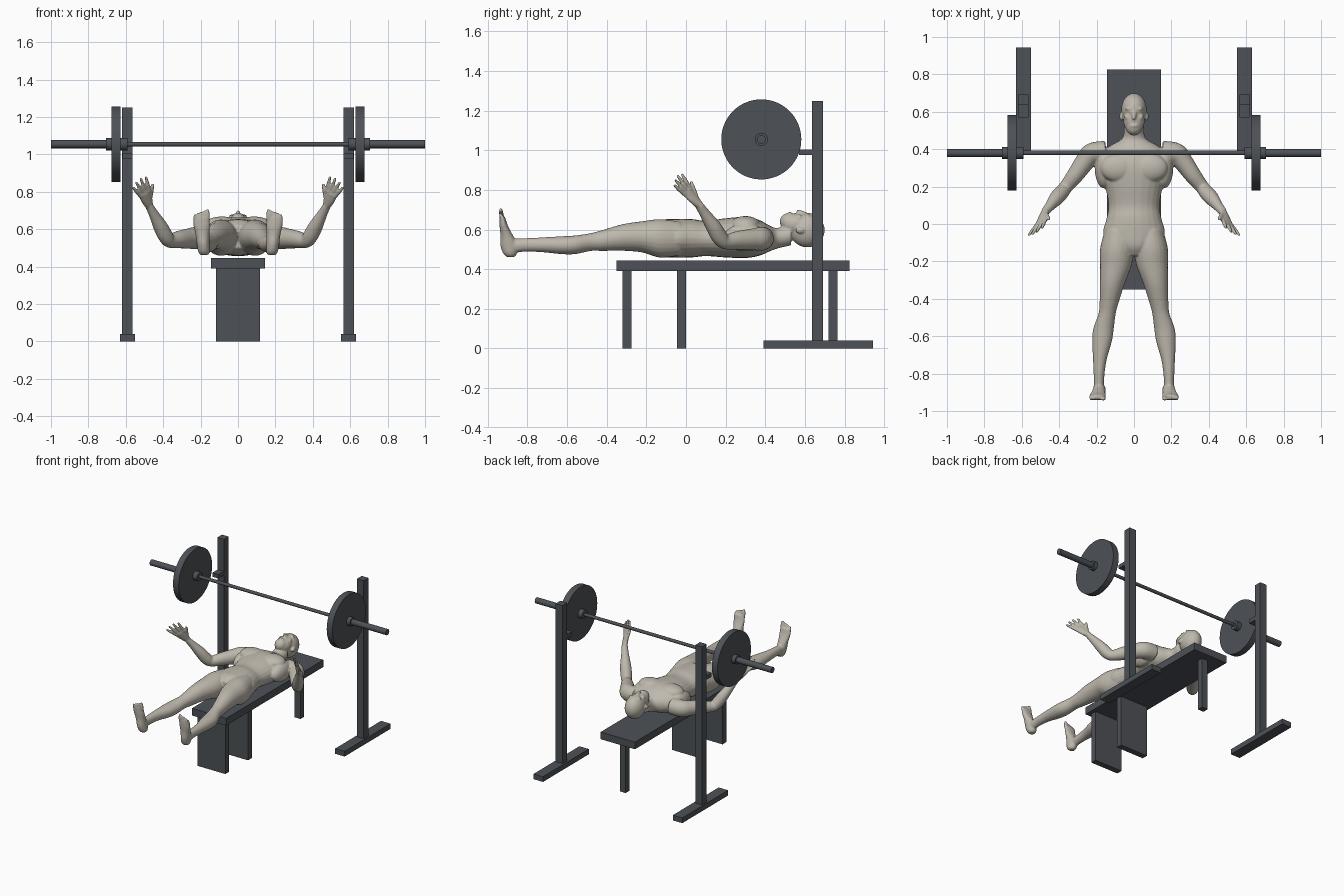
import bpy, bmesh, math
from mathutils import Vector, Matrix

cube = bpy.data.objects.get("Cube")
if cube:
    bpy.data.objects.remove(cube, do_unlink=True)

X, Y, Z = Vector((1, 0, 0)), Vector((0, 1, 0)), Vector((0, 0, 1))


def material(name, color):
    mat = bpy.data.materials.new(name)
    mat.use_nodes = True
    mat.diffuse_color = (*color, 1)
    mat.node_tree.nodes["Principled BSDF"].inputs["Base Color"].default_value = (*color, 1)
    return mat


skin = material("skin", (.52, .485, .42))
dark = material("dark grey", (.075, .083, .095))


def make_object(name, bm, *mats):
    mesh = bpy.data.meshes.new(name)
    bm.to_mesh(mesh)
    bm.free()
    obj = bpy.data.objects.new(name, mesh)
    bpy.context.collection.objects.link(obj)
    for mat in mats:
        mesh.materials.append(mat)
    return obj


def box(name, x, y, z):
    """Box from (low, high) pairs along each axis."""
    bm = bmesh.new()
    bmesh.ops.create_cube(bm, size=1)
    for v in bm.verts:
        v.co = [(lo + hi) / 2 + c * (hi - lo) for c, (lo, hi) in zip(v.co, (x, y, z))]
    return make_object(name, bm, dark)


def rod(name, x0, x1, radius, sides=48):
    """Cylinder along x on the barbell axis."""
    bm = bmesh.new()
    place = Matrix.Translation(((x0 + x1) / 2, .38, 1.055)) @ Matrix.Rotation(math.pi / 2, 4, 'Y')
    bmesh.ops.create_cone(bm, cap_ends=True, segments=sides, radius1=radius,
                          radius2=radius, depth=abs(x1 - x0), matrix=place)
    for f in bm.faces:
        f.smooth = len(f.verts) == 4
    return make_object(name, bm, dark)


# Bench
box("bench_top", (-.145, .145), (-.35, .825), (.39, .445))
box("front_bench_leg", (-.117, .117), (-.32, -.275), (0, .39))
box("middle_bench_leg", (-.117, .117), (-.045, 0), (0, .39))
box("rear_bench_leg", (-.025, .025), (.72, .765), (0, .39))


# Rack and barbell, both sides
def pair(s, a, b):
    return sorted((s * a, s * b))


rod("bar", -.61, .61, .012)
for s, side in ((1, "left"), (-1, "right")):
    box(side + "_upright", pair(s, .563, .62), (.635, .692), (.04, 1.25))
    box(side + "_rack_foot", pair(s, .55, .63), (.39, .945), (0, .04))
    box(side + "_bar_rest", pair(s, .565, .617), (.57, .64), (.975, 1.005))
    rod(side + "_sleeve", s * .6, s, .022)
    rod(side + "_inner_collar", s * .59, s * .63, .033)
    rod(side + "_plate", s * .627, s * .675, .202, 64)
    rod(side + "_outer_collar", s * .67, s * .705, .033)


# Body helpers
def spline(a, b, c, d, t):
    return .5 * (2 * b + (c - a) * t + (2 * a - 5 * b + 4 * c - d) * t * t
                 + (3 * b - a - 3 * c + d) * t ** 3)


def loft(bm, secs, u=None, v=None, steps=5, sides=24):
    """Smooth tube through (x, y, z, radius_u, radius_v) sections."""
    fine = []
    for i in range(len(secs) - 1):
        near = [secs[max(0, min(len(secs) - 1, i + k))] for k in (-1, 0, 1, 2)]
        fine += [[spline(*q, k / steps) for q in zip(*near)] for k in range(steps)]
    fine.append(secs[-1])
    rings = []
    for i, sec in enumerate(fine):
        a, b = u, v
        if u is None:
            path = Vector(fine[min(i + 1, len(fine) - 1)][:3]) - Vector(fine[max(i - 1, 0)][:3])
            a = path.cross(X + Y).normalized()
            b = path.cross(a).normalized()
        turn = [2 * math.pi * k / sides for k in range(sides)]
        rings.append([bm.verts.new(Vector(sec[:3]) + a * sec[3] * math.cos(t)
                                   + b * sec[4] * math.sin(t)) for t in turn])
    for low, high in zip(rings, rings[1:]):
        for k in range(sides):
            n = (k + 1) % sides
            bm.faces.new((low[k], low[n], high[n], high[k]))
    bm.faces.new(rings[0][::-1])
    bm.faces.new(rings[-1])


def blob(bm, center, radii):
    bmesh.ops.create_uvsphere(bm, u_segments=24, v_segments=16, radius=1,
                              matrix=Matrix.Translation(center) @ Matrix.Diagonal((*radii, 1)))


def finger(bm, base, tip, r):
    """Tapered digit with a rounded tip."""
    base, tip = Vector(base), Vector(tip)
    mid = base.lerp(tip, .55)
    loft(bm, [(*base, r, r), (*mid, r, r), (*tip, r * .75, r * .75)], sides=12)
    blob(bm, tip, (r * .75,) * 3)


bm = bmesh.new()

# Leg
loft(bm, [(.085, -.03, .555, .07, .085), (.091, -.13, .555, .09, .097),
          (.097, -.22, .563, .084, .079), (.116, -.32, .56, .066, .067),
          (.133, -.42, .545, .051, .053), (.144, -.48, .537, .046, .045),
          (.163, -.56, .523, .055, .047), (.171, -.63, .521, .052, .045),
          (.183, -.73, .523, .036, .037), (.187, -.82, .522, .028, .034),
          (.187, -.89, .515, .028, .038)], X, Z)
# Foot and toes
loft(bm, [(.18, -.885, .462, .02, .02), (.182, -.888, .48, .031, .035),
          (.186, -.892, .52, .034, .045), (.19, -.905, .57, .037, .032),
          (.194, -.92, .62, .044, .021), (.196, -.928, .665, .044, .014)], X, Y)
for i in range(5):
    x = .163 + i * .0165
    finger(bm, (x, -.928, .65), (x, -.935, .7 - i * .006), .012 if i == 0 else .009)

# Shoulder, arm and chest muscle
loft(bm, [(.15, .385, .555, .06, .06), (.225, .375, .553, .06, .058),
          (.265, .33, .55, .054, .052), (.315, .26, .545, .047, .045),
          (.365, .197, .538, .037, .037), (.388, .168, .565, .041, .04),
          (.415, .138, .615, .038, .039), (.45, .095, .68, .027, .027),
          (.475, .065, .725, .02, .023)])
blob(bm, (.085, .3, .625), (.095, .075, .043))
blob(bm, (.16, .3, .56), (.05, .11, .07))

# Hand
across = Vector((.744, -.447, -.496))
along = Vector((.362, -.588, .724))
wrist, knuckle = Vector((.475, .065, .725)), Vector((.5, .005, .795))
loft(bm, [(*wrist, .023, .02), (*wrist.lerp(knuckle, .5), .035, .017),
          (*knuckle, .041, .013)], across, across.cross(along))
for off, spread, length in ((-.03, -.25, .08), (-.01, -.08, .09), (.01, .08, .085), (.03, .25, .07)):
    base = knuckle + across * off
    finger(bm, base - along * .01, base + (along + across * spread) * length, .0105)
finger(bm, wrist + along * .025 - across * .015, knuckle - across * .065 + along * .012, .012)

# Ear
blob(bm, (.068, .575, .597), (.01, .024, .017))

# Mirror the paired parts
copy = bmesh.ops.duplicate(bm, geom=bm.verts[:] + bm.edges[:] + bm.faces[:])["geom"]
bmesh.ops.scale(bm, vec=(-1, 1, 1), verts=[g for g in copy if isinstance(g, bmesh.types.BMVert)])
bmesh.ops.reverse_faces(bm, faces=[g for g in copy if isinstance(g, bmesh.types.BMFace)])

# Torso and neck
loft(bm, [(0, -.17, .56, .06, .06), (0, -.12, .557, .13, .092),
          (0, -.05, .556, .165, .098), (0, .03, .556, .147, .097),
          (0, .1, .555, .136, .089), (0, .2, .558, .155, .099),
          (0, .3, .56, .185, .104), (0, .37, .558, .19, .09),
          (0, .42, .555, .125, .066), (0, .46, .556, .062, .052),
          (0, .53, .575, .053, .055)], X, Z)
# Head and face
blob(bm, (0, .612, .597), (.068, .088, .087))
blob(bm, (0, .555, .627), (.057, .075, .056))
blob(bm, (0, .52, .64), (.043, .047, .044))
finger(bm, (0, .603, .674), (0, .567, .692), .013)
blob(bm, (0, .525, .681), (.022, .009, .008))
for s in (-1, 1):
    blob(bm, (s * .026, .616, .672), (.022, .008, .01))
    blob(bm, (s * .034, .572, .658), (.018, .018, .018))

bmesh.ops.recalc_face_normals(bm, faces=bm.faces)
body = make_object("body", bm, skin, dark)

# Fuse the body into one smooth skin
fuse = body.modifiers.new("fuse", 'REMESH')
fuse.mode, fuse.voxel_size = 'VOXEL', .0055
relax = body.modifiers.new("relax", 'SMOOTH')
relax.factor, relax.iterations = .5, 5
graph = bpy.context.evaluated_depsgraph_get()
fused = bpy.data.meshes.new_from_object(body.evaluated_get(graph))
body.modifiers.clear()

# Cut clean waist and hem lines, then colour the shorts between them
HEM, WAIST = -.215, .03
bm = bmesh.new()
bm.from_mesh(fused)
for y in (HEM, WAIST):
    bmesh.ops.bisect_plane(bm, geom=bm.verts[:] + bm.edges[:] + bm.faces[:],
                           plane_co=(0, y, 0), plane_no=(0, 1, 0))
for f in bm.faces:
    c = f.calc_center_median()
    f.smooth = True
    f.material_index = int(HEM < c.y < WAIST and abs(c.x) < .3)
bm.to_mesh(fused)
bm.free()
fused.materials.clear()
for mat in (skin, dark):
    fused.materials.append(mat)
body.data = fused
